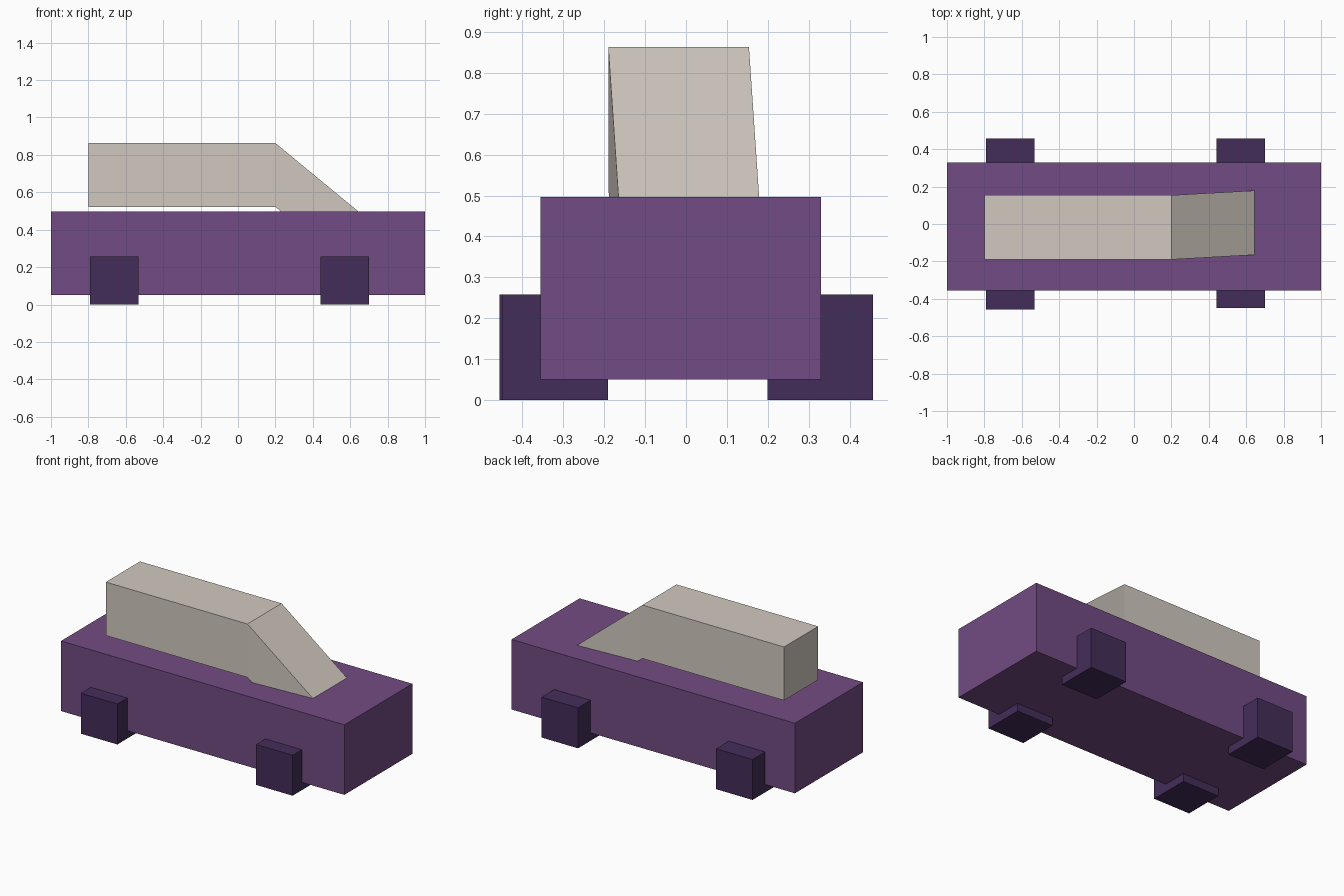
import bpy
import bmesh
from mathutils import Vector

cube = bpy.data.objects.get("Cube")
if cube:
    bpy.data.objects.remove(cube, do_unlink=True)


def material(name, rgb):
    mat = bpy.data.materials.new(name)
    mat.use_nodes = True
    colour = (*rgb, 1)
    mat.diffuse_color = colour
    mat.node_tree.nodes["Principled BSDF"].inputs["Base Color"].default_value = colour
    return mat


def box(name, low, high, mat, nose=None):
    """Box between two corners; nose pushes a slanted extrusion out of the +x face."""
    low, high = Vector(low), Vector(high)
    bm = bmesh.new()
    bmesh.ops.create_cube(bm, size=1)
    bmesh.ops.scale(bm, vec=high - low, verts=bm.verts)
    bmesh.ops.translate(bm, vec=(low + high) / 2, verts=bm.verts)
    if nose:
        bm.normal_update()
        end = [f for f in bm.faces if f.normal.x > 0.9]
        new = bmesh.ops.extrude_discrete_faces(bm, faces=end)["faces"]
        bmesh.ops.translate(bm, vec=nose, verts=new[0].verts)
    bmesh.ops.recalc_face_normals(bm, faces=bm.faces)
    mesh = bpy.data.meshes.new(name)
    bm.to_mesh(mesh)
    bm.free()
    mesh.materials.append(mat)
    obj = bpy.data.objects.new(name, mesh)
    bpy.context.collection.objects.link(obj)
    return obj


purple = material("body purple", (0.168, 0.071, 0.228))
beige = material("cabin beige", (0.638, 0.584, 0.527))
dark = material("wheel dark purple", (0.057, 0.027, 0.1))

# Main body
box("body", (-1, -0.356, 0.05), (1, 0.33, 0.497), purple)

# Cabin, with a slanted windscreen section sinking into the body
box("cabin", (-0.8, -0.19, 0.522), (0.2, 0.154, 0.863), beige,
    nose=(0.5, 0.028, -0.412))

# Square wheels: name, left edge, front edge
size = 0.258
for name, x, y in (("rear_right_wheel", -0.79, -0.456),
                   ("front_right_wheel", 0.442, -0.449),
                   ("rear_left_wheel", -0.79, 0.199),
                   ("front_left_wheel", 0.442, 0.199)):
    box(name, (x, y, 0), (x + size, y + size, size), dark)
